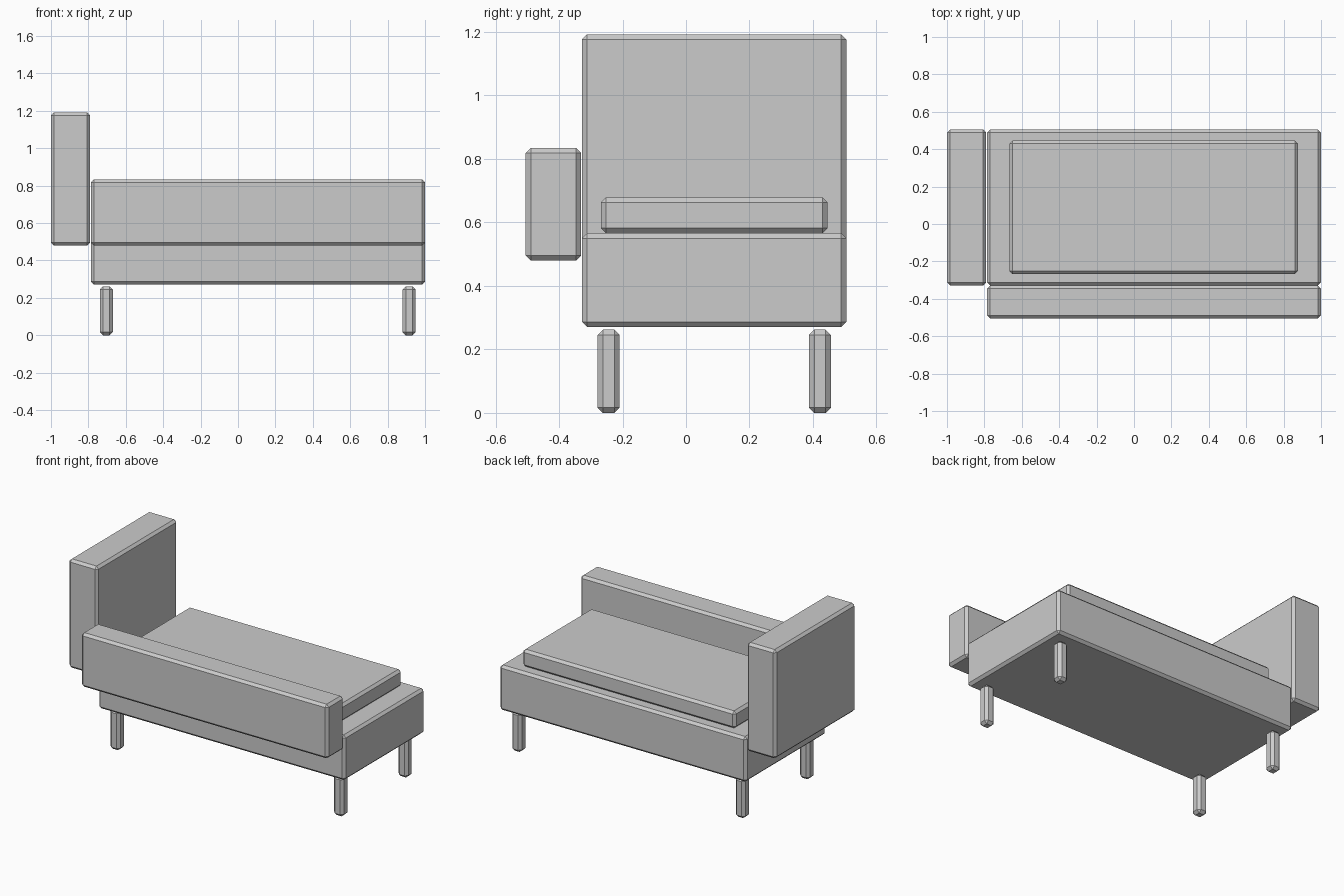
import bpy

if "Cube" in bpy.data.objects:
    bpy.data.objects.remove(bpy.data.objects["Cube"])


def block(name, x, y, z, bevel=0.016):
    """Chamfered box given its (min, max) extents on each axis."""
    bpy.ops.mesh.primitive_cube_add(size=1, location=[(a + b) / 2 for a, b in (x, y, z)])
    ob = bpy.context.object
    ob.name = name
    ob.scale = [b - a for a, b in (x, y, z)]
    bpy.ops.object.transform_apply(location=False, rotation=False, scale=True)
    mod = ob.modifiers.new("chamfer", "BEVEL")
    mod.width = bevel
    mod.segments = 1
    return ob


# Upholstered body
block("seat_base", (-0.786, 1.0), (-0.328, 0.505), (0.271, 0.566))
block("seat_cushion", (-0.665, 0.876), (-0.268, 0.446), (0.566, 0.679))

# Tall end panel and low side rest
block("end_panel", (-1.0, -0.79), (-0.328, 0.505), (0.48, 1.192))
block("side_rest", (-0.786, 1.0), (-0.505, -0.33), (0.48, 0.834))

# Four chamfered legs
r = 0.035
for side, x in (("left", -0.704), ("right", 0.915)):
    for end, y in (("front", -0.244), ("back", 0.422)):
        block(f"{end}_{side}_leg", (x - r, x + r), (y - r, y + r), (0, 0.262), 0.017)
